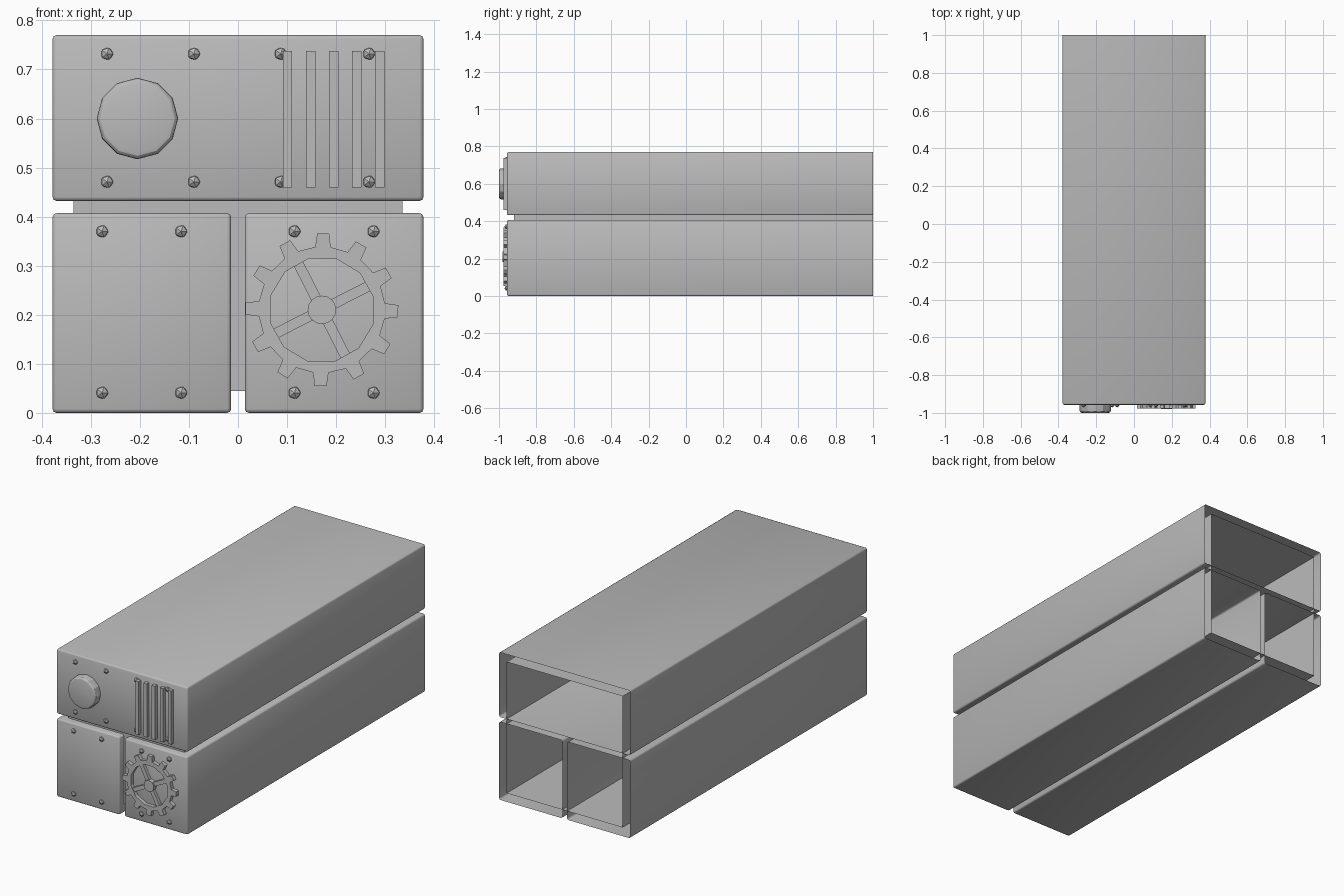
import bpy, bmesh, math
from mathutils import Matrix, Vector

if "Cube" in bpy.data.objects:
    bpy.data.objects.remove(bpy.data.objects["Cube"])

grey = bpy.data.materials.new("grey_metal")
grey.use_nodes = True
colour = (0.5, 0.5, 0.5, 1)
grey.diffuse_color = colour
grey.node_tree.nodes["Principled BSDF"].inputs["Base Color"].default_value = colour

FRONT, BACK = -0.957, 1.0
TO_FRONT = Matrix.Rotation(math.pi / 2, 4, "X")  # local z turns to face -y


def finish(name, bm, smooth=None):
    bmesh.ops.recalc_face_normals(bm, faces=bm.faces)
    mesh = bpy.data.meshes.new(name)
    bm.to_mesh(mesh)
    bm.free()
    mesh.materials.append(grey)
    ob = bpy.data.objects.new(name, mesh)
    bpy.context.collection.objects.link(ob)
    if smooth:
        bpy.ops.object.select_all(action="DESELECT")
        ob.select_set(True)
        bpy.context.view_layer.objects.active = ob
        bpy.ops.object.shade_smooth_by_angle(angle=math.radians(smooth))
    return ob


def add_box(bm, x0, x1, y0, y1, z0, z1):
    place = Matrix.Translation(((x0 + x1) / 2, (y0 + y1) / 2, (z0 + z1) / 2))
    size = Matrix.Diagonal((x1 - x0, y1 - y0, z1 - z0, 1))
    return bmesh.ops.create_cube(bm, size=1, matrix=place @ size)["verts"]


def shell(name, x0, x1, y0, z0, z1, bevel=0):
    """Thin box left open at the back, with rounded front edges."""
    bm = bmesh.new()
    add_box(bm, x0, x1, y0, BACK, z0, z1)
    bmesh.ops.recalc_face_normals(bm, faces=bm.faces)
    rear = [f for f in bm.faces if f.normal.y > 0.9]
    bmesh.ops.delete(bm, geom=rear, context="FACES_ONLY")
    if bevel:
        edges = [e for e in bm.edges if not e.is_boundary]
        bmesh.ops.bevel(bm, geom=edges, offset=bevel, segments=2, profile=0.5,
                        affect="EDGES")
    # keep the outward orientation left by the box
    return finish(name, bm, 50 if bevel else None)


def extrude_loops(bm, outer, inner, y0, y1):
    """Solid ring between two matching front-plane loops."""
    rows = [[bm.verts.new((x, y, z)) for x, z in loop]
            for loop, y in ((outer, y1), (outer, y0), (inner, y0), (inner, y1))]
    n = len(outer)
    for a, b in zip(rows, rows[1:] + rows[:1]):
        for i in range(n):
            j = (i + 1) % n
            bm.faces.new((a[i], a[j], b[j], b[i]))


# Inner core and the three drawers around it
shell("inner_core", -0.335, 0.335, -0.92, 0.045, 0.73)
shell("upper_case", -0.378, 0.378, FRONT, 0.432, 0.77, 0.008)
shell("lower_right_case", -0.378, -0.014, FRONT, 0.0, 0.407, 0.008)
shell("lower_left_case", 0.014, 0.378, FRONT, 0.0, 0.407, 0.008)

# Round knob with a rounded rim
bm = bmesh.new()
bmesh.ops.create_cone(bm, cap_ends=True, segments=12, radius1=0.083, radius2=0.083, depth=0.053,
                      matrix=Matrix.Translation((-0.205, -0.9735, 0.6)) @ TO_FRONT)
rim = [e for e in bm.edges if all(v.co.y < -0.99 for v in e.verts)]
bmesh.ops.bevel(bm, geom=rim, offset=0.013, segments=3, profile=0.5, affect="EDGES")
finish("knob", bm, 28)

# Vent slats
bm = bmesh.new()
for i in range(5):
    x = 0.101 + i * 0.047
    add_box(bm, x - 0.0095, x + 0.0095, -0.977, -0.95, 0.459, 0.738)
finish("vent_slats", bm)

# Bolts on each front panel
bolt_rows = {
    "upper_bolts": ((-0.267, -0.09, 0.087, 0.267), (0.732, 0.471)),
    "lower_right_bolts": ((-0.277, -0.116), (0.37, 0.041)),
    "lower_left_bolts": ((0.115, 0.276), (0.37, 0.041)),
}
for name, (xs, zs) in bolt_rows.items():
    bm = bmesh.new()
    for x in xs:
        for z in zs:
            bmesh.ops.create_icosphere(bm, subdivisions=1, radius=0.014,
                                       matrix=Matrix.Translation((x, FRONT, z)) @ TO_FRONT)
    finish(name, bm)

# Gear wheel: toothed ring, spokes and hub
GX, GZ, GEAR_FRONT, GEAR_BACK = 0.171, 0.21, -0.977, -0.95
TEETH = 12


def polar(radius, degrees):
    a = math.radians(degrees)
    return GX + radius * math.cos(a), GZ + radius * math.sin(a)


outer, inner = [], []
for t in range(TEETH):
    mid = t * 360 / TEETH - 1
    for offset, radius in ((-7, 0.129), (-4.5, 0.156), (4.5, 0.156), (7, 0.129)):
        outer.append(polar(radius, mid + offset))
    # straight inner sides with corners midway between the teeth
    for offset in (-15, -5, 5, 15 - 0.01):
        flat = 0.108 * math.cos(math.radians(15)) / math.cos(math.radians(offset))
        inner.append(polar(flat, mid + offset))
bm = bmesh.new()
extrude_loops(bm, outer, inner, GEAR_FRONT, GEAR_BACK)
finish("gear_ring", bm)

bm = bmesh.new()
centre = Vector((GX, 0, GZ))
for k in range(4):
    verts = add_box(bm, 0.02, 0.108, GEAR_FRONT + 0.004, GEAR_BACK, -0.0105, 0.0105)
    turn = Matrix.Rotation(-math.radians(27 + 90 * k), 4, "Y")
    bmesh.ops.transform(bm, matrix=Matrix.Translation(centre) @ turn, verts=verts)
finish("gear_spokes", bm)

bm = bmesh.new()
bmesh.ops.create_cone(bm, cap_ends=True, segments=16, radius1=0.029, radius2=0.029, depth=0.03,
                      matrix=Matrix.Translation((GX, -0.965, GZ)) @ TO_FRONT)
finish("gear_hub", bm, 30)
